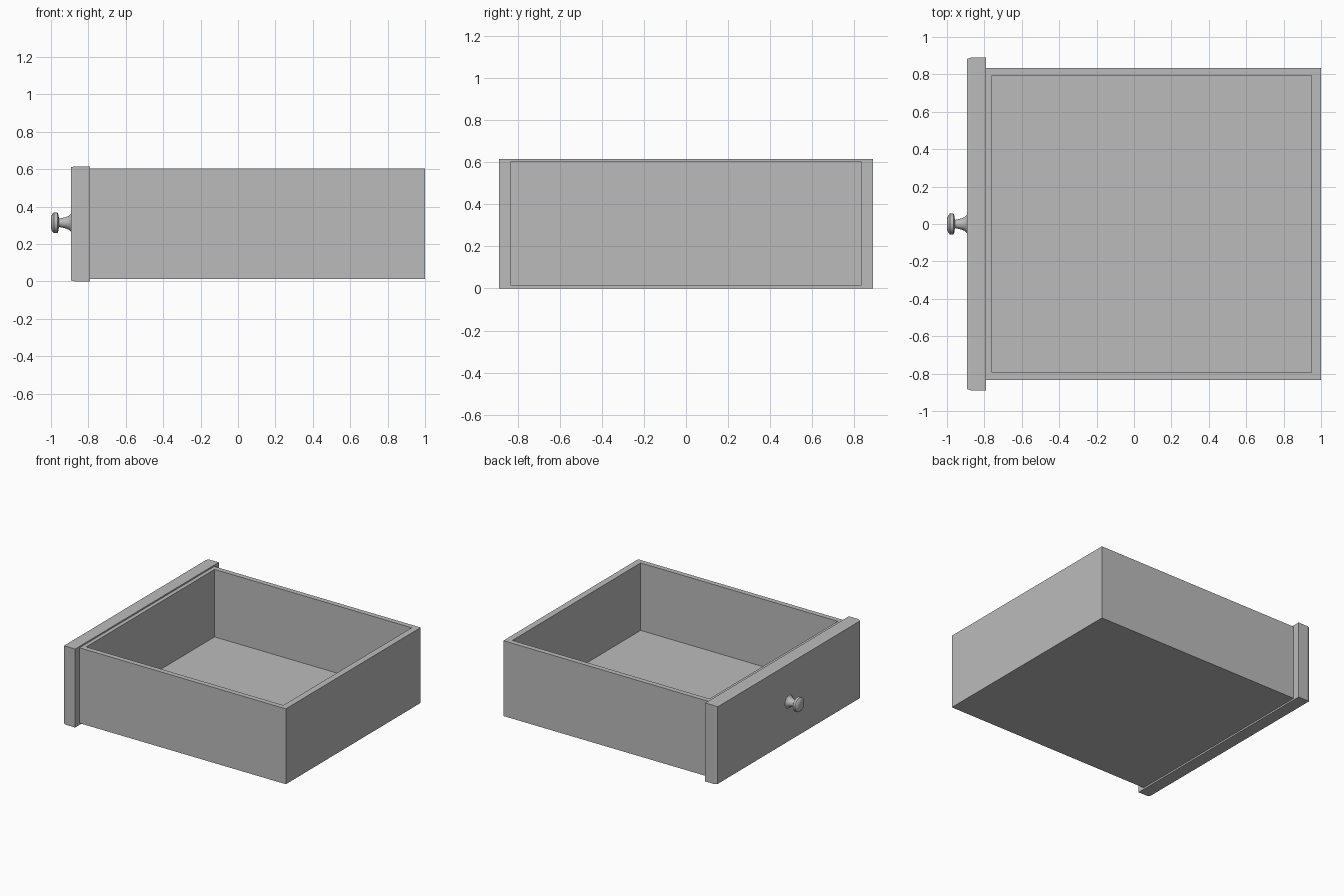
import bpy, bmesh, math
from mathutils import Matrix

if "Cube" in bpy.data.objects:
    bpy.data.objects.remove(bpy.data.objects["Cube"])

grey = bpy.data.materials.new("plain grey")
grey.use_nodes = True
colour = (0.5, 0.5, 0.5, 1)
grey.diffuse_color = colour
grey.node_tree.nodes["Principled BSDF"].inputs["Base Color"].default_value = colour


def finish(bm, name):
    bmesh.ops.recalc_face_normals(bm, faces=bm.faces)
    mesh = bpy.data.meshes.new(name)
    bm.to_mesh(mesh)
    bm.free()
    mesh.materials.append(grey)
    obj = bpy.data.objects.new(name, mesh)
    bpy.context.collection.objects.link(obj)
    return obj


def box(low, high):
    bm = bmesh.new()
    bmesh.ops.create_cube(bm, size=1)
    for v in bm.verts:
        v.co = [high[i] if v.co[i] > 0 else low[i] for i in range(3)]
    return bm


# Open tray: the top face is inset, then pushed down to the floor
bm = box((-0.79, -0.835, 0.013), (1, 0.835, 0.604))
top = max(bm.faces, key=lambda f: f.calc_center_median().z)
bmesh.ops.inset_region(bm, faces=[top], thickness=0.04)
inner = list(top.verts)
for v in inner:
    v.co.x = 0.95 if v.co.x > 0 else -0.76
    v.co.y = math.copysign(0.795, v.co.y)
well = bmesh.ops.extrude_discrete_faces(bm, faces=[top])["faces"][0]
for v in well.verts:
    v.co.z = 0.075
finish(bm, "drawer_tray")

# Front panel with a slight chamfer around its outer face
bm = box((-0.893, -0.89, 0), (-0.79, 0.89, 0.615))
face = min(bm.faces, key=lambda f: f.calc_center_median().x)
rim = bmesh.ops.extrude_discrete_faces(bm, faces=[face])["faces"][0]
for v in bm.verts:
    if v.co.x < -0.85 and v not in rim.verts:
        v.co.x = -0.872
for v in rim.verts:
    v.co.y -= math.copysign(0.007, v.co.y)
    v.co.z -= math.copysign(0.005, v.co.z - 0.3)
finish(bm, "front_panel")

# Turned knob: profile of (x, radius) spun around the x axis
profile = [(-0.89, 0.055), (-0.895, 0.046), (-0.905, 0.037), (-0.925, 0.029),
           (-0.957, 0.022), (-0.962, 0.05), (-0.966, 0.055), (-0.985, 0.055),
           (-0.994, 0.045), (-1, 0.03), (-1, 0)]
bm = bmesh.new()
verts = [bm.verts.new((x, 0, r)) for x, r in profile]
edges = [bm.edges.new(pair) for pair in zip(verts, verts[1:])]
bmesh.ops.spin(bm, geom=verts + edges, cent=(0, 0, 0), axis=(1, 0, 0),
               angle=math.tau, steps=32, use_merge=True)
bmesh.ops.remove_doubles(bm, verts=bm.verts, dist=0.0005)
bmesh.ops.transform(bm, matrix=Matrix.Translation((0, 0, 0.313)), verts=bm.verts)
knob = finish(bm, "knob")
bpy.context.view_layer.objects.active = knob
knob.select_set(True)
bpy.ops.object.shade_smooth_by_angle(angle=math.radians(40))
